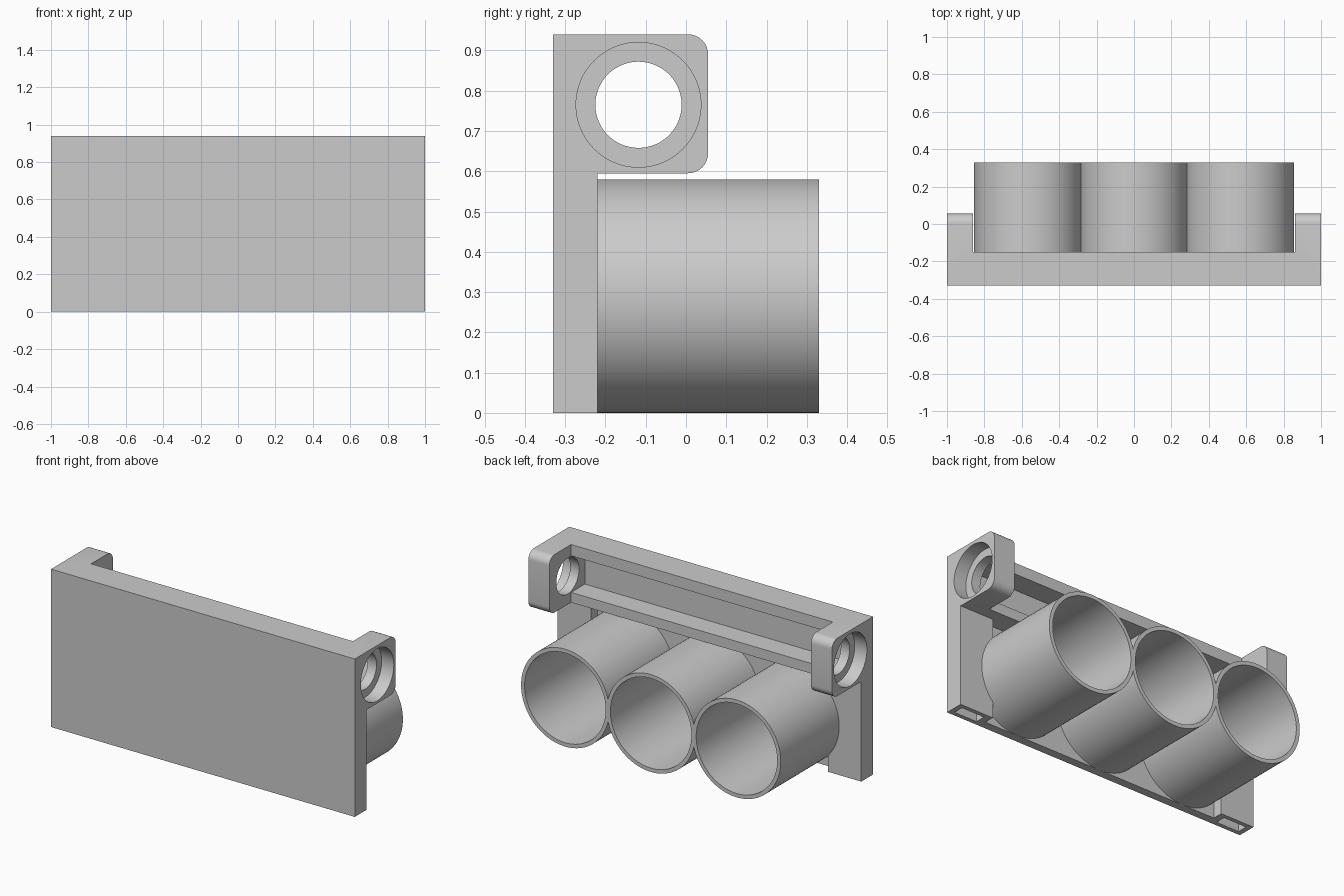
import bpy, bmesh, math
from mathutils import Matrix

if "Cube" in bpy.data.objects:
    bpy.data.objects.remove(bpy.data.objects["Cube"])

grey = bpy.data.materials.new("plain grey")
grey.use_nodes = True
grey.diffuse_color = (0.6, 0.6, 0.6, 1)
grey.node_tree.nodes["Principled BSDF"].inputs["Base Color"].default_value = (0.6, 0.6, 0.6, 1)


def finish(name, bm):
    bmesh.ops.recalc_face_normals(bm, faces=bm.faces)
    mesh = bpy.data.meshes.new(name)
    bm.to_mesh(mesh)
    bm.free()
    ob = bpy.data.objects.new(name, mesh)
    bpy.context.collection.objects.link(ob)
    mesh.materials.append(grey)
    return ob


def box(name, x, y, z, round_back=0):
    bm = bmesh.new()
    bmesh.ops.create_cube(bm, size=1)
    for v in bm.verts:
        for i, (lo, hi) in enumerate((x, y, z)):
            v.co[i] = lo if v.co[i] < 0 else hi
    if round_back:
        edges = [e for e in bm.edges if all(v.co.y == max(w.co.y for w in bm.verts) for v in e.verts)
                 and abs(e.verts[0].co.x - e.verts[1].co.x) > 0.01]
        bmesh.ops.bevel(bm, geom=edges, offset=round_back, segments=8, profile=0.5, affect='EDGES')
    return finish(name, bm)


def cylinder(name, radius, centre, length, axis):
    bm = bmesh.new()
    turn = Matrix.Rotation(math.pi / 2, 4, 'Y' if axis == 'X' else 'X')
    bmesh.ops.create_cone(bm, cap_ends=True, segments=96, radius1=radius, radius2=radius,
                          depth=length, matrix=Matrix.Translation(centre) @ turn)
    return finish(name, bm)


def combine(target, others, operation):
    for other in others:
        mod = target.modifiers.new(operation.lower(), 'BOOLEAN')
        mod.operation, mod.object, mod.solver = operation, other, 'EXACT'
        bpy.context.view_layer.objects.active = target
        bpy.ops.object.modifier_apply(modifier=mod.name)
        bpy.data.objects.remove(other)


FRONT, PLATE, POST, RIM, BACK = -0.33, -0.28, -0.22, -0.15, 0.33
TOP, EAR_BASE, TUBE_R, PITCH = 0.94, 0.595, 0.29, 0.565
BORE = (-0.118, 0.765)

# Front plate with the two horizontal rails of the rear channel
body = box("holder_body", (-1, 1), (FRONT, PLATE), (0, TOP))
parts = [box("top_rail", (-0.93, 0.93), (FRONT, RIM), (0.873, TOP)),
         box("lower_rail", (-0.93, 0.93), (FRONT, RIM), (EAR_BASE, 0.655))]
cuts = []

# Corner posts and bored ears on both ends
for s in (-1, 1):
    span = lambda a, b: tuple(sorted((s * a, s * b)))
    parts.append(box("post", span(0.78, 1), (FRONT, POST), (0, EAR_BASE + 0.01)))
    parts.append(box("ear", span(0.862, 1), (FRONT, 0.055), (EAR_BASE, TOP), 0.05))
    cuts.append(cylinder("bore", 0.107, (s * 0.93, *BORE), 0.3, 'X'))
    cuts.append(cylinder("counterbore", 0.155, (s * 1.0, *BORE), 0.16, 'X'))
    cuts.append(box("slot", span(0.82, 0.97), (-0.305, -0.245), (-0.1, 0.3)))

# Three open tubes, joined side by side
for x in (-PITCH, 0, PITCH):
    mid, length = (PLATE - 0.01 + BACK) / 2, BACK - PLATE + 0.01
    parts.append(cylinder("tube", TUBE_R, (x, mid, TUBE_R), length, 'Y'))
    cuts.append(cylinder("tube_hollow", 0.267, (x, (PLATE + 0.5) / 2, TUBE_R), 0.5 - PLATE, 'Y'))

combine(body, parts, 'UNION')
combine(body, cuts, 'DIFFERENCE')

bpy.ops.object.select_all(action='DESELECT')
body.select_set(True)
bpy.context.view_layer.objects.active = body
bpy.ops.object.shade_smooth_by_angle(angle=math.radians(30))
